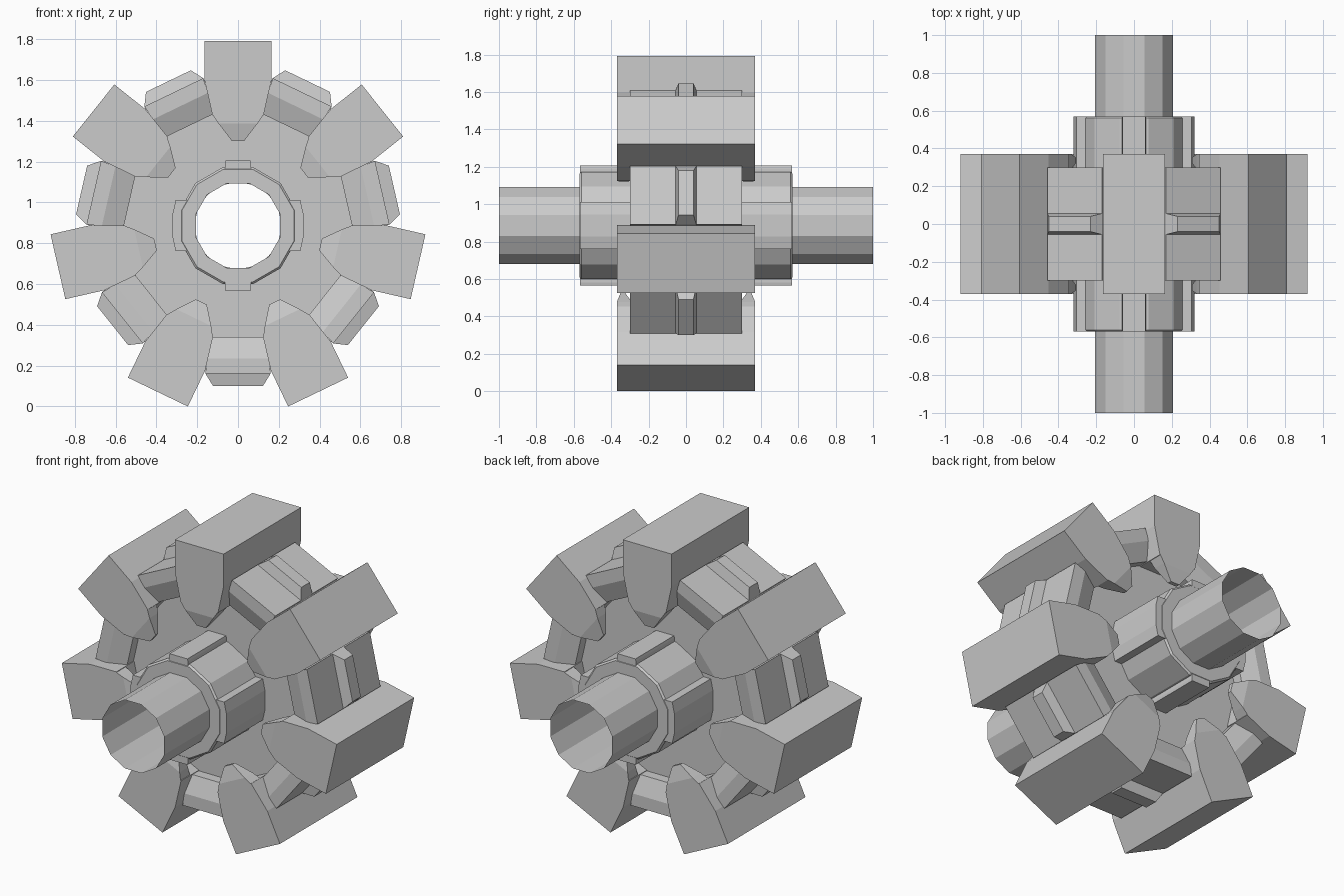
import bpy, bmesh
from math import pi, cos, sin
from mathutils import Matrix, Vector

if "Cube" in bpy.data.objects:
    bpy.data.objects.remove(bpy.data.objects["Cube"])

ZC = 0.886   # height of the axle
N = 7        # number of teeth


def make(name, bm, angle=0.0):
    """Turn a part around the y axle, lift it to the axle height, link it."""
    bmesh.ops.recalc_face_normals(bm, faces=bm.faces)
    bm.transform(Matrix.Translation((0, 0, ZC)) @ Matrix.Rotation(angle, 4, 'Y'))
    me = bpy.data.meshes.new(name)
    bm.to_mesh(me)
    bm.free()
    ob = bpy.data.objects.new(name, me)
    bpy.context.collection.objects.link(ob)
    return ob


def hull(bm, pts):
    """Add a convex solid around the points."""
    vs = [bm.verts.new(p) for p in pts]
    bmesh.ops.convex_hull(bm, input=vs)


def both(pts):
    """Mirror (x, y, r) points over x."""
    return [(s * x, y, r) for x, y, r in pts for s in (-1, 1)]


def lathe(name, profile, sides, closed):
    """Sweep (radius to flats, y) points around the axle, flat side up."""
    bm = bmesh.new()
    rings = []
    for r, y in profile:
        rr = r / cos(pi / sides)
        a = [2 * pi * (i + 0.5) / sides for i in range(sides)]
        rings.append([bm.verts.new((rr * sin(t), y, rr * cos(t))) for t in a])
    pairs = list(zip(rings, rings[1:])) + ([(rings[-1], rings[0])] if closed else [])
    for p, q in pairs:
        for i in range(sides):
            j = (i + 1) % sides
            bm.faces.new((p[i], p[j], q[j], q[i]))
    return make(name, bm)


# open axle tube, hub sleeve and recessed disc
lathe("axle_tube", [(0.207, -1), (0.207, 1)], 12, False)
lathe("hub_sleeve", [(0.207, -0.57), (0.275, -0.57), (0.285, -0.56),
                     (0.285, 0.56), (0.275, 0.57), (0.207, 0.57)], 12, False)
lathe("disc", [(0.21, -0.2), (0.58, -0.2), (0.58, 0.2), (0.21, 0.2)], 28, True)

# raised keys on the hub sleeve
for k in range(4):
    w = 0.063 if k % 2 == 0 else 0.125
    for s in (-1, 1):
        bm = bmesh.new()
        pts = [(w, s * y, r) for y in (0.2, 0.568) for r in (0.25, 0.305)]
        pts += [(0.06, s * y, 0.32) for y in (0.2, 0.568)]
        hull(bm, both(pts))
        make("hub_key", bm, k * pi / 2)

for k in range(N):
    a = 2 * pi * k / N
    # tooth: straight head, tapered flanks, pointed tips overhanging the disc
    bm = bmesh.new()
    hull(bm, both([(x, y, r) for x, r in ((0.163, 0.905), (0.163, 0.71), (0.125, 0.54))
                   for y in (-0.37, 0.37)]))
    for s in (-1, 1):
        hull(bm, both([(0.125, s * 0.37, 0.545), (0.125, s * 0.28, 0.545),
                       (0.095, s * 0.37, 0.50), (0.095, s * 0.29, 0.50),
                       (0.03, s * 0.35, 0.415), (0.03, s * 0.325, 0.415)]))
    make("tooth", bm, a)

    # block between two teeth
    b = a + pi / N
    bm = bmesh.new()
    hull(bm, both([(x, s * y, r) for s in (-1, 1) for x, y, r in
                   ((0.16, 0.3, 0.725), (0.15, 0.3, 0.65), (0.127, 0.26, 0.545))]))
    make("spacer_block", bm, b)

    # chamfered ridge on the block
    bm = bmesh.new()
    hull(bm, both([(x, s * y, r) for s in (-1, 1) for x, y, r in
                   ((0.16, 0.055, 0.70), (0.16, 0.055, 0.725), (0.122, 0.04, 0.786))]))
    make("block_ridge", bm, b)
